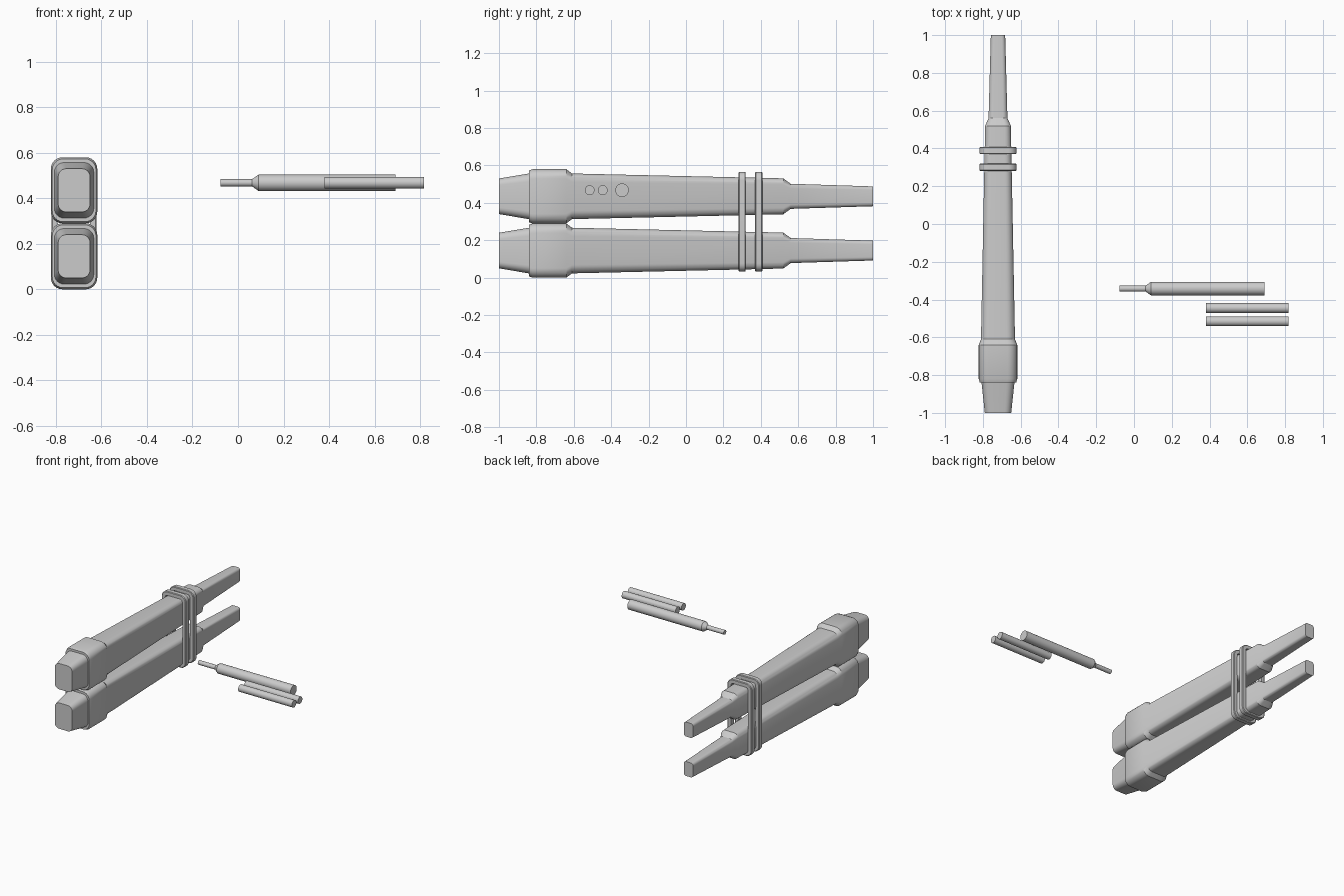
import bpy, bmesh, math

if "Cube" in bpy.data.objects:
    bpy.data.objects.remove(bpy.data.objects["Cube"])

CX = -0.72


def outline(hx, hz, r, n=6):
    """Rounded rectangle as (x, z) points."""
    pts = []
    for k, (sx, sz) in enumerate([(1, 1), (-1, 1), (-1, -1), (1, -1)]):
        for i in range(n + 1):
            a = math.pi / 2 * (k + i / n)
            pts.append((sx * (hx - r) + r * math.cos(a), sz * (hz - r) + r * math.sin(a)))
    return pts


def loft(name, rings, closed=False):
    """Skin equal-length rings of 3D points; cap the ends or join them in a loop."""
    bm = bmesh.new()
    vs = [[bm.verts.new(p) for p in ring] for ring in rings]
    pairs = list(zip(vs, vs[1:])) + ([(vs[-1], vs[0])] if closed else [])
    for a, b in pairs:
        for i in range(len(a)):
            j = (i + 1) % len(a)
            bm.faces.new((a[i], a[j], b[j], b[i]))
    if not closed:
        bm.faces.new(vs[0])
        bm.faces.new(vs[-1])
    bmesh.ops.recalc_face_normals(bm, faces=bm.faces)
    for f in bm.faces:
        f.smooth = True
    me = bpy.data.meshes.new(name)
    bm.to_mesh(me)
    bm.free()
    me.set_sharp_from_angle(angle=math.radians(30))
    ob = bpy.data.objects.new(name, me)
    bpy.context.collection.objects.link(ob)
    return ob


# Handles: (y, half width, half height) stations from front tip to rear nozzle
stations = [(-1.0, .070, .095), (-.84, .087, .122), (-.84, .096, .138), (-.82, .102, .145),
            (-.64, .102, .145), (-.61, .090, .122), (.52, .068, .096),
            (.56, .050, .067), (1.0, .038, .053)]
for name, cz in (("lower_handle", .145), ("upper_handle", .435)):
    loft(name, [[(CX + x, y, cz + z) for x, z in outline(hx, hz, hx * .5)]
                for y, hx, hz in stations])

# Two bands that strap the handles together
for name, y in (("front_band", .30), ("rear_band", .389)):
    rings = [[(CX + x, y + d, .299 + z) for x, z in outline(hx, hz, r)]
             for d, hx, hz, r in [(-.019, .094, .262, .04), (-.015, .099, .267, .045),
                                  (.015, .099, .267, .045), (.019, .094, .262, .04),
                                  (.019, .070, .238, .02), (-.019, .070, .238, .02)]]
    loft(name, rings, closed=True)


def rod(name, y, profile):
    """Round bar along x from (x, radius) pairs."""
    n = 32
    loft(name, [[(x, y + r * math.cos(2 * math.pi * i / n), .468 + r * math.sin(2 * math.pi * i / n))
                 for i in range(n)] for x, r in profile])


# Loose pen and two plain rods
rod("pen", -.342, [(-.077, .016), (.062, .016), (.09, .036), (.692, .036)])
rod("inner_rod", -.445, [(.38, .026), (.817, .026)])
rod("outer_rod", -.515, [(.38, .026), (.817, .026)])
